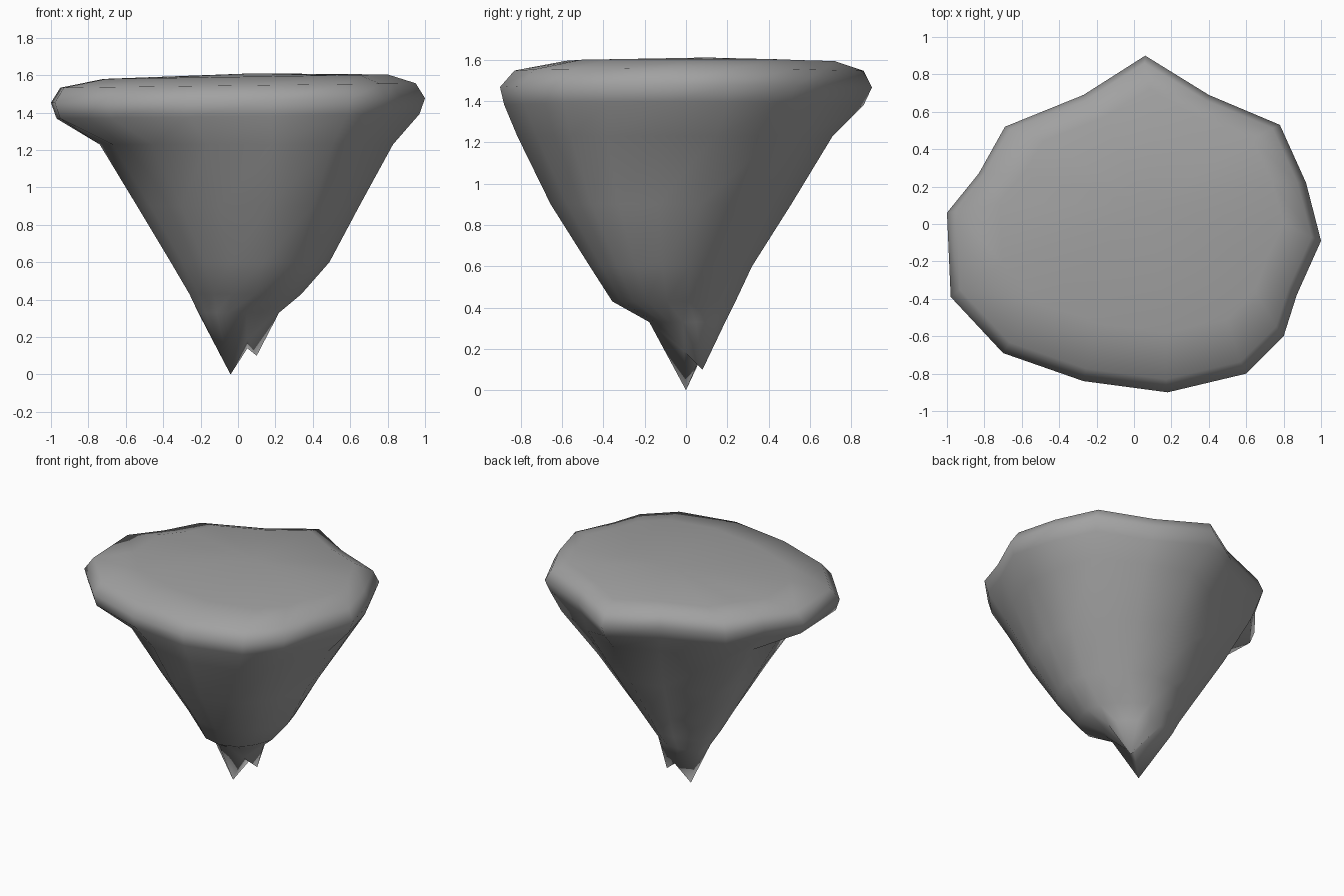
import bpy, bmesh, math

if "Cube" in bpy.data.objects:
    bpy.data.objects.remove(bpy.data.objects["Cube"], do_unlink=True)

# One grey stone material
stone = bpy.data.materials.new("grey stone")
stone.use_nodes = True
colour = (0.36, 0.36, 0.36, 1)
stone.diffuse_color = colour
stone.node_tree.nodes["Principled BSDF"].inputs["Base Color"].default_value = colour

# Irregular plan outline of the rim
OUTLINE = [(0.06, 0.90), (-0.27, 0.69), (-0.69, 0.52), (-0.83, 0.27), (-1, 0.06),
           (-0.98, -0.39), (-0.70, -0.69), (-0.27, -0.84), (0.18, -0.90),
           (0.60, -0.80), (0.80, -0.60), (0.87, -0.38), (1, -0.09),
           (0.92, 0.22), (0.78, 0.53), (0.40, 0.69)]

# Ridges and hollows of the wall: outline point -> factor low down, factor under the rim
WALL = {1: (1.1, 1), 2: (1.28, 1.18), 3: (1.1, 1.08), 5: (0.9, 0.95), 6: (0.82, 0.92),
        7: (0.92, 0.97), 13: (0.92, 1.03), 14: (0.88, 1.08), 15: (0.92, 1.05)}

# Cross-sections: height, x min, x max, y min, y max, roundness
WALL_SECTIONS = [(0.33, -0.21, 0.22, -0.18, 0.19, 0.8), (0.43, -0.26, 0.34, -0.36, 0.24, 0.7),
                 (0.60, -0.36, 0.49, -0.47, 0.32, 0.7), (0.90, -0.54, 0.65, -0.66, 0.51, 0.55),
                 (1.23, -0.74, 0.83, -0.82, 0.71, 0.3)]
RIM_SECTIONS = [(1.38, -0.97, 0.97, -0.88, 0.86, 0), (1.465, -1, 1, -0.90, 0.90, 0),
                (1.545, -0.95, 0.95, -0.83, 0.86, 0), (1.592, -0.72, 0.80, -0.58, 0.72, 0)]

# Two pointed tips, with a saddle behind and a hollow in front of them
LONG_TIP, SHORT_TIP = (-0.04, 0, 0), (0.10, 0.08, 0.10)
SADDLE, HOLLOW = (0.05, 0.06, 0.14), (0.05, -0.01, 0.19)


def add_section(bm, section, wall):
    z, x0, x1, y0, y1, roundness = section
    cx, cy, rx, ry = (x0 + x1) / 2, (y0 + y1) / 2, (x1 - x0) / 2, (y1 - y0) / 2
    ring = []
    for i, (x, y) in enumerate(OUTLINE):
        y /= 0.9
        k = 1 + roundness * (1 / math.hypot(x, y) - 1)
        tilt = 0
        if wall:
            low, high = WALL.get(i, (1, 1))
            k *= low + (high - low) * max(0, (z - 0.4) / 0.83)
        else:
            tilt = 0.012 * x
        ring.append(bm.verts.new((cx + x * k * rx, cy + y * k * ry, z + tilt)))
    return ring


bm = bmesh.new()

# Tips: each side of the outline gathers into one of the low points
tip_of = [SHORT_TIP, SADDLE] + [LONG_TIP] * 6 + [HOLLOW] * 4 + [SHORT_TIP] * 4
rings = [[bm.verts.new(p) for p in tip_of]]

# Tapering wall and rounded rim
rings += [add_section(bm, s, True) for s in WALL_SECTIONS]
rings += [add_section(bm, s, False) for s in RIM_SECTIONS]
n = len(OUTLINE)
for low, high in zip(rings, rings[1:]):
    for i in range(n):
        j = (i + 1) % n
        bm.faces.new((low[i], low[j], high[j], high[i]))

# Nearly flat top and the small underside between the tips
crown = bm.verts.new((0.08, 0.1, 1.61))
for i in range(n):
    bm.faces.new((rings[-1][i], rings[-1][(i + 1) % n], crown))
bm.faces.new((rings[0][0], rings[0][1], rings[0][2], rings[0][8]))
bmesh.ops.remove_doubles(bm, verts=bm.verts, dist=0.0001)
bmesh.ops.recalc_face_normals(bm, faces=bm.faces)

mesh = bpy.data.meshes.new("floating_rock")
bm.to_mesh(mesh)
bm.free()
mesh.materials.append(stone)
for face in mesh.polygons:
    face.use_smooth = True
rock = bpy.data.objects.new("floating_rock", mesh)
bpy.context.collection.objects.link(rock)
